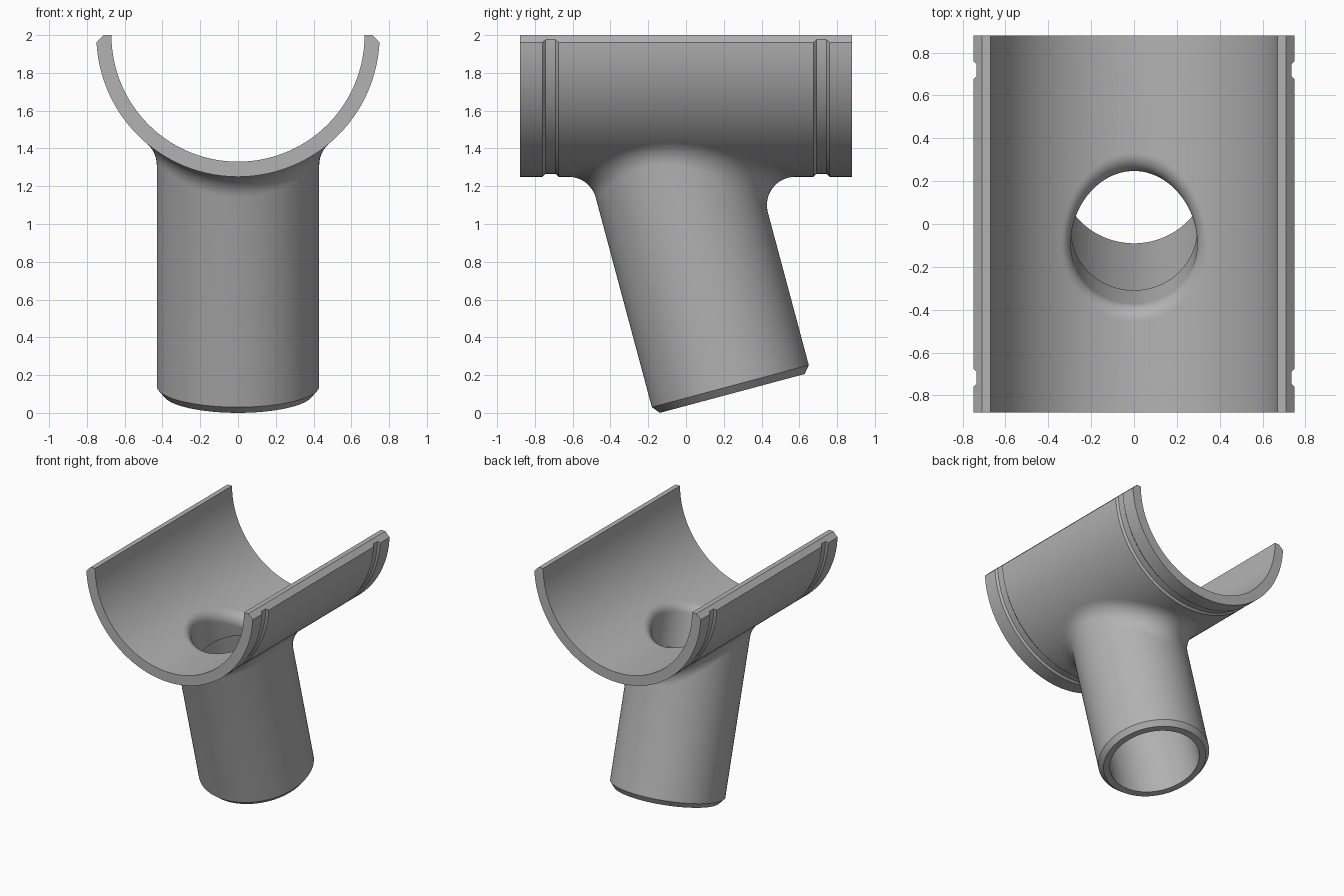
import bpy, bmesh
from math import sin, cos, pi, radians, sqrt
from mathutils import Vector

if "Cube" in bpy.data.objects:
    bpy.data.objects.remove(bpy.data.objects["Cube"])

AXIS_Z = 2.0                      # height of the saddle axis
R_OUT, R_IN, HALF = 0.75, 0.67, 0.88
SEG = 128
TILT = radians(15)
BASE = Vector((0, 0.245, 0.103))  # centre of the branch's lower end
A = Vector((0, -sin(TILT), cos(TILT)))
U = Vector((1, 0, 0))
V = A.cross(U)

grey = bpy.data.materials.new("plain grey")
grey.use_nodes = True
grey.diffuse_color = (0.45, 0.45, 0.45, 1)
grey.node_tree.nodes["Principled BSDF"].inputs["Base Color"].default_value = grey.diffuse_color


def finish(bm, name):
    bmesh.ops.recalc_face_normals(bm, faces=bm.faces)
    mesh = bpy.data.meshes.new(name)
    bm.to_mesh(mesh)
    bm.free()
    mesh.materials.append(grey)
    ob = bpy.data.objects.new(name, mesh)
    bpy.context.collection.objects.link(ob)
    return ob


def make_saddle():
    # Half pipe with two trapezoid grooves round the outside
    g = [(0.76, R_OUT), (0.745, R_OUT - 0.015), (0.69, R_OUT - 0.015), (0.675, R_OUT)]
    profile = [(-HALF, R_IN), (-HALF, R_OUT)] + [(-y, r) for y, r in g]
    profile += [(y, r) for y, r in reversed(g)] + [(HALF, R_OUT), (HALF, R_IN)]
    bm = bmesh.new()
    rows = []
    for i in range(SEG + 1):
        a = pi + pi * i / SEG
        rows.append([bm.verts.new((r * cos(a), y, AXIS_Z + r * sin(a))) for y, r in profile])
    n = len(profile)
    for lo, hi in zip(rows, rows[1:]):
        for j in range(n):
            k = (j + 1) % n
            bm.faces.new((lo[j], lo[k], hi[k], hi[j]))
    bm.faces.new(rows[0])
    bm.faces.new(rows[-1])
    # Chamfer along both outer top edges
    for side in (-1, 1):
        cut = bmesh.ops.bisect_plane(
            bm, geom=bm.verts[:] + bm.edges[:] + bm.faces[:], dist=1e-5,
            plane_co=(side * 0.71, 0, AXIS_Z), plane_no=(side, 0, 1), clear_outer=True)
        edges = [e for e in cut["geom_cut"] if isinstance(e, bmesh.types.BMEdge)]
        bmesh.ops.edgeloop_fill(bm, edges=edges)
    return finish(bm, "saddle")


def directions():
    return [U * cos(2 * pi * i / SEG) + V * sin(2 * pi * i / SEG) for i in range(SEG)]


def ring(radius, t):
    return [BASE + A * t + d * radius for d in directions()]


def fillet(radius, saddle_r, ball, push, steps=12):
    # Rolling-ball blend from the tilted tube to the saddle surface
    columns = []
    for d in directions():
        c = BASE + d * (radius + ball)
        big = saddle_r + ball
        c = c + A * ((AXIS_Z - sqrt(big ** 2 - c.x ** 2) - c.z) / A.z)
        q = Vector((c.x, 0, c.z - AXIS_Z)) / big
        col = [c + (-d).slerp(-q, s / steps) * ball for s in range(steps + 1)]
        end = col[-1]
        col.append(end - q * (saddle_r - push))
        columns.append(col)
    return [list(r) for r in zip(*columns)]


def loft(name, rings, start, end):
    bm = bmesh.new()
    rows = [[bm.verts.new(p) for p in r] for r in rings]
    first, last = bm.verts.new(start), bm.verts.new(end)
    for i in range(SEG):
        k = (i + 1) % SEG
        for lo, hi in zip(rows, rows[1:]):
            bm.faces.new((lo[i], lo[k], hi[k], hi[i]))
        bm.faces.new((first, rows[0][k], rows[0][i]))
        bm.faces.new((last, rows[-1][i], rows[-1][k]))
    return finish(bm, name)


saddle = make_saddle()

# Branch tube: chamfered lower end, flaring into the saddle
branch = loft("branch_tube",
              [ring(0.397, 0), ring(0.43, 0.04)] + fillet(0.43, R_OUT, 0.15, 0.72),
              BASE, (0, -0.05, AXIS_Z - 0.73))

# Bore: wide below, stepped narrower neck, rounded mouth
bore = loft("bore_cutter",
            [ring(0.347, -0.1), ring(0.347, 1.04), ring(0.295, 1.04)]
            + fillet(0.295, R_IN, 0.085, 0.65),
            BASE - A * 0.1, (0, -0.08, AXIS_Z - 0.5))
bore.hide_render = True

for ob in (saddle, branch):
    mod = ob.modifiers.new("bore", "BOOLEAN")
    mod.operation = "DIFFERENCE"
    mod.solver = "EXACT"
    mod.object = bore
    bpy.ops.object.select_all(action="DESELECT")
    bpy.context.view_layer.objects.active = ob
    ob.select_set(True)
    bpy.ops.object.modifier_apply(modifier=mod.name)
    bpy.ops.object.shade_smooth_by_angle(angle=radians(30))

bpy.data.objects.remove(bore)
